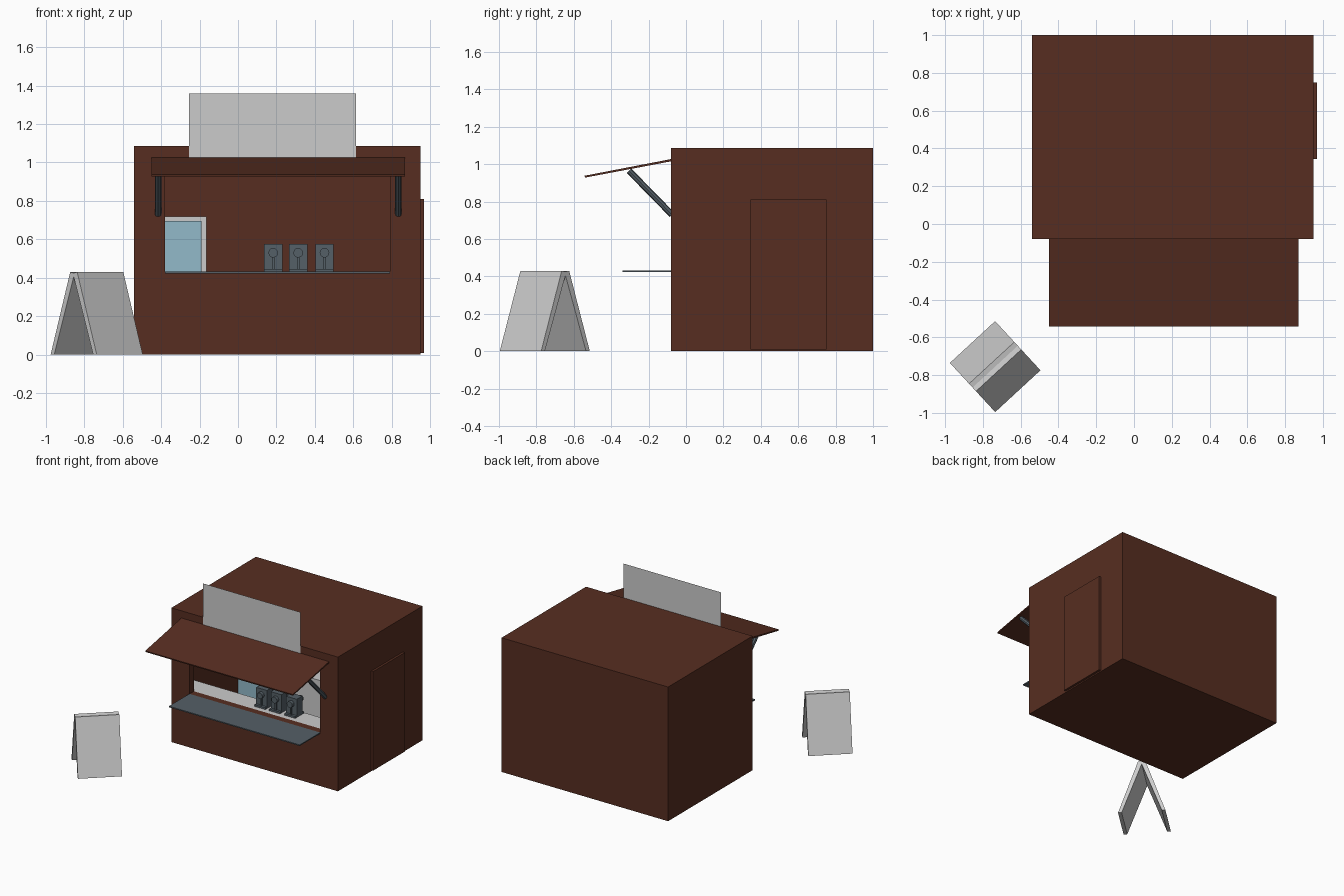
import bpy, math
from mathutils import Vector

if "Cube" in bpy.data.objects:
    bpy.data.objects.remove(bpy.data.objects["Cube"])


def material(name, rgb):
    m = bpy.data.materials.new(name)
    m.diffuse_color = (*rgb, 1)
    m.use_nodes = True
    m.node_tree.nodes["Principled BSDF"].inputs["Base Color"].default_value = m.diffuse_color
    return m


BROWN = material("brown_paint", (0.095, 0.027, 0.015))
SLATE = material("slate_metal", (0.09, 0.115, 0.135))
GLASS = material("blue_glass", (0.29, 0.49, 0.59))


def mesh_object(name, verts, faces, mat=None):
    me = bpy.data.meshes.new(name)
    me.from_pydata(verts, [], faces)
    ob = bpy.data.objects.new(name, me)
    bpy.context.collection.objects.link(ob)
    if mat:
        me.materials.append(mat)
    return ob


def prism(name, profile, x0, x1, mat=None):
    """Extrude a (y, z) profile along x."""
    n = len(profile)
    verts = [(x, y, z) for x in (x0, x1) for y, z in profile]
    faces = [tuple(range(n))[::-1], tuple(range(n, 2 * n))]
    faces += [(i, (i + 1) % n, n + (i + 1) % n, n + i) for i in range(n)]
    return mesh_object(name, verts, faces, mat)


def box(name, x, y, z, mat=None):
    return prism(name, [(y[0], z[0]), (y[1], z[0]), (y[1], z[1]), (y[0], z[1])],
                 x[0], x[1], mat)


def rod(name, a, b, r, sides, mat=None):
    a, b = Vector(a), Vector(b)
    bpy.ops.mesh.primitive_cylinder_add(vertices=sides, radius=r, depth=(b - a).length,
                                        location=(a + b) / 2)
    ob = bpy.context.object
    ob.name = name
    ob.rotation_euler = (b - a).to_track_quat('Z', 'Y').to_euler()
    if mat:
        ob.data.materials.append(mat)
    return ob


# Hollow kiosk body with serving opening
body = box("kiosk_body", (-0.54, 0.95), (-0.08, 1.0), (0, 1.085), BROWN)
cutters = [box("room_cutter", (-0.49, 0.90), (-0.02, 0.95), (0.04, 1.04), BROWN),
           box("opening_cutter", (-0.38, 0.79), (-0.2, 0.1), (0.43, 0.97), BROWN)]
for c in cutters:
    c.hide_render = True
    c.hide_viewport = True
    mod = body.modifiers.new(c.name, 'BOOLEAN')
    mod.operation = 'DIFFERENCE'
    mod.solver = 'EXACT'
    mod.object = c

# Side door
box("side_door", (0.945, 0.968), (0.345, 0.75), (0.01, 0.81), BROWN)

# Awning flap with two struts
prism("awning", [(-0.54, 0.928), (-0.08, 1.015), (-0.08, 1.027), (-0.542, 0.938)],
      -0.45, 0.87, BROWN)
for side, x in (("left", -0.416), ("right", 0.834)):
    rod(side + "_awning_strut", (x, -0.075, 0.73), (x, -0.305, 0.965), 0.017, 8, SLATE)

# Flat roof sign panel
mesh_object("sign_panel", [(-0.255, -0.083, 1.02), (0.615, -0.083, 1.02),
                           (0.615, -0.083, 1.36), (-0.255, -0.083, 1.36)], [(0, 1, 2, 3)])

# Serving shelf and indoor counters
box("serving_shelf", (-0.38, 0.79), (-0.34, -0.078), (0.423, 0.432), SLATE)
box("inner_counter", (-0.49, 0.90), (-0.02, 0.14), (0.40, 0.43))
box("back_counter", (-0.16, 0.90), (0.68, 0.95), (0.04, 0.42))

# Glass-fronted fridge
box("fridge", (-0.49, -0.165), (0.70, 0.95), (0.04, 0.72))
box("fridge_glass", (-0.485, -0.19), (0.69, 0.71), (0.08, 0.695), GLASS)

# Row of drink dispensers
for i, x in enumerate((0.183, 0.313, 0.45)):
    n = "dispenser_%d_" % (i + 1)
    box(n + "base", (x - 0.048, x + 0.048), (0.02, 0.13), (0.43, 0.445), SLATE)
    box(n + "body", (x - 0.048, x + 0.048), (0.04, 0.11), (0.445, 0.577), SLATE)
    box(n + "spout", (x - 0.006, x + 0.006), (0.028, 0.122), (0.445, 0.53), SLATE)
    rod(n + "knob", (x, 0.015, 0.53), (x, 0.16, 0.53), 0.025, 12, SLATE)

# Folding pavement board: inverted V profile, turned on the ground
board = prism("pavement_board", [(-0.177, 0), (-0.15, 0), (0, 0.405), (0.15, 0),
                                 (0.177, 0), (0.027, 0.43), (0, 0.425), (-0.027, 0.43)],
              -0.163, 0.163)
board.location = (-0.735, -0.755, 0)
board.rotation_euler = (0, 0, math.radians(42.7))
